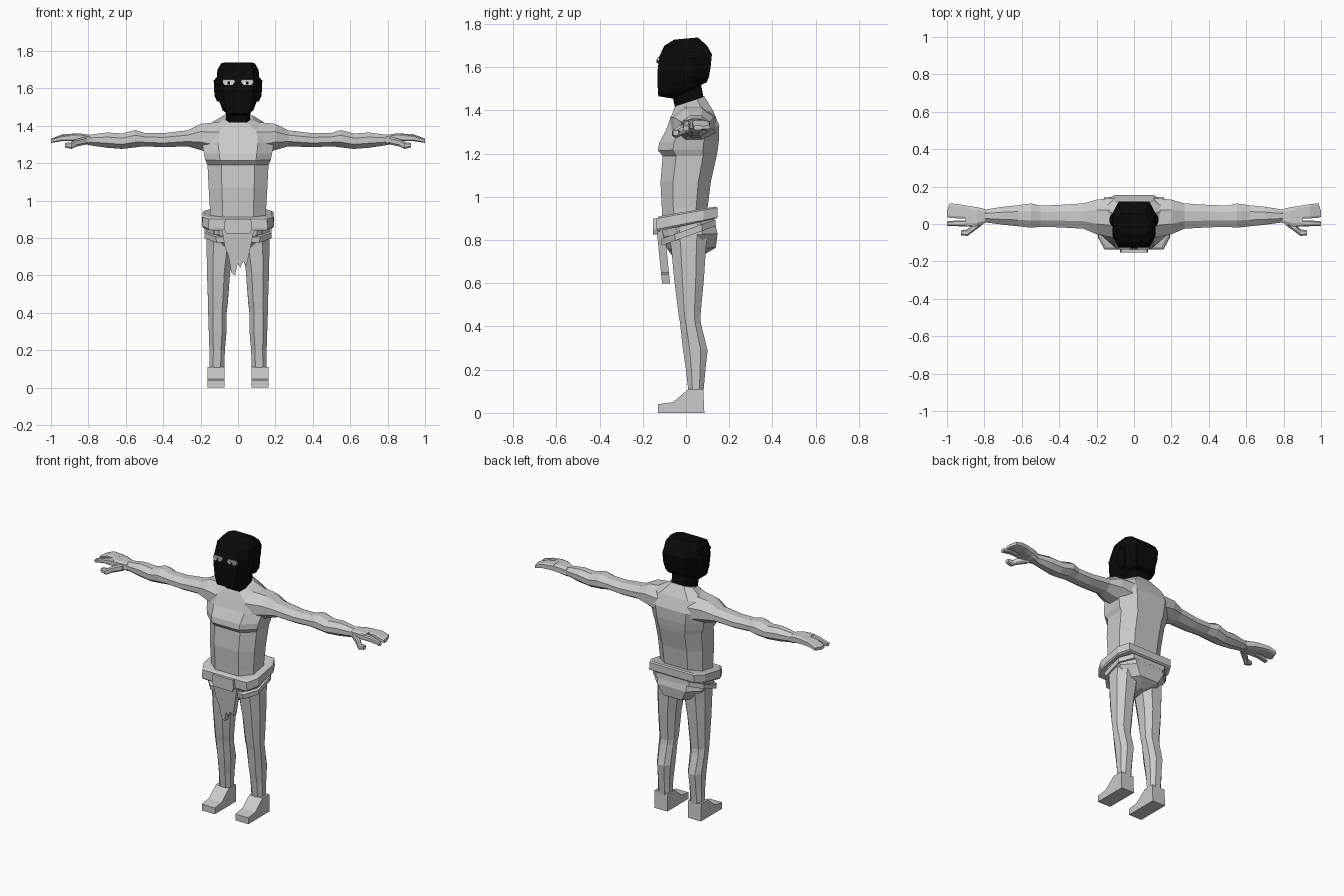
import bpy, bmesh
from mathutils import Vector


def material(name, r, g, b):
    m = bpy.data.materials.new(name)
    m.diffuse_color = (r, g, b, 1)
    return m


SKIN = material("pale grey", 0.6, 0.6, 0.6)
BLACK = material("black", 0.003, 0.003, 0.003)
WHITE = material("eye white", 0.85, 0.85, 0.85)


def loft(name, rings, mat, mirror=False):
    """Bridge equal-length rings of points, cap both ends."""
    bm = bmesh.new()
    loops = [[bm.verts.new(p) for p in r] for r in rings]
    n = len(loops[0])
    for a, b in zip(loops, loops[1:]):
        for i in range(n):
            j = (i + 1) % n
            bm.faces.new((a[i], a[j], b[j], b[i]))
    bm.faces.new(loops[0][::-1])
    bm.faces.new(loops[-1])
    bmesh.ops.recalc_face_normals(bm, faces=bm.faces)
    me = bpy.data.meshes.new(name)
    bm.to_mesh(me)
    bm.free()
    ob = bpy.data.objects.new(name, me)
    me.materials.append(mat)
    bpy.context.collection.objects.link(ob)
    if mirror:
        ob.modifiers.new("mirror", 'MIRROR').use_mirror_merge = False
    return ob


def octagon(cu, cv):
    return [(cu, -1), (1, -cv), (1, cv), (cu, 1),
            (-cu, 1), (-1, cv), (-1, -cv), (-cu, -1)]


def upright(zf, zb, x0, x1, yf, yb, cu=0.5, cv=0.45):
    """Ring around z, tilted from front height zf to back height zb."""
    pts = []
    for u, v in octagon(cu, cv):
        t = (v + 1) / 2
        pts.append(((x0 + x1) / 2 + u * (x1 - x0) / 2,
                    yf + t * (yb - yf), zf + t * (zb - zf)))
    return pts


def body(name, specs, mat, cu=0.5, cv=0.45):
    """Centred tilted rings: front z, back z, half width, front y, back y."""
    return loft(name, [upright(a, b, -w, w, f, k, cu, cv)
                       for a, b, w, f, k in specs], mat)


def sideways(specs, c=0.4):
    """Rings along x: x, y0, y1, z0, z1."""
    return [[(x, (y0 + y1) / 2 + u * (y1 - y0) / 2,
              (z0 + z1) / 2 + v * (z1 - z0) / 2) for u, v in octagon(c, c)]
            for x, y0, y1, z0, z1 in specs]


def plate(name, pts, y0, y1, mat, slope=0.0, mirror=False):
    """Outline in x and z given thickness in y, optionally sloping with z."""
    top = max(z for _, z in pts)
    rings = [[(x, y + slope * (top - z), z) for x, z in pts] for y in (y0, y1)]
    return loft(name, rings, mat, mirror)


def rect(x0, x1, z0, z1):
    return [(x0, z0), (x1, z0), (x1, z1), (x0, z1)]


# torso, with the chest overhanging the belly
body("torso", [
    (0.86, 0.86, 0.150, -0.110, 0.100),
    (0.95, 0.95, 0.150, -0.112, 0.100),
    (1.07, 1.07, 0.157, -0.118, 0.115),
    (1.19, 1.19, 0.163, -0.108, 0.142),
    (1.215, 1.22, 0.175, -0.130, 0.147),
    (1.25, 1.26, 0.182, -0.124, 0.152),
    (1.31, 1.33, 0.195, -0.092, 0.154),
    (1.37, 1.40, 0.180, -0.070, 0.125),
    (1.42, 1.465, 0.080, -0.050, 0.085)], SKIN, 0.55, 0.5)

# arms
loft("arm", sideways([
    (0.10, -0.075, 0.14, 1.24, 1.42),
    (0.20, -0.055, 0.13, 1.27, 1.41),
    (0.27, -0.025, 0.11, 1.290, 1.375),
    (0.40, -0.018, 0.102, 1.285, 1.36),
    (0.50, -0.015, 0.098, 1.290, 1.362),
    (0.55, -0.020, 0.110, 1.284, 1.377),
    (0.62, -0.012, 0.100, 1.276, 1.358),
    (0.70, -0.004, 0.092, 1.282, 1.364),
    (0.79, 0.008, 0.078, 1.295, 1.352),
    (0.81, 0.006, 0.080, 1.300, 1.350)]), SKIN, True)

# hands: palm, joined fingers, pointing finger, thumb
loft("palm", sideways([
    (0.79, 0.008, 0.078, 1.297, 1.350),
    (0.84, -0.012, 0.090, 1.310, 1.358),
    (0.90, -0.014, 0.098, 1.318, 1.356)], 0.65), SKIN, True)
loft("joined_fingers", sideways([
    (0.87, 0.026, 0.094, 1.318, 1.358),
    (0.94, 0.030, 0.106, 1.320, 1.354),
    (0.985, 0.033, 0.110, 1.312, 1.336),
    (1.00, 0.038, 0.070, 1.310, 1.330)], 0.7), SKIN, True)
loft("pointing_finger", sideways([
    (0.87, -0.014, 0.020, 1.318, 1.356),
    (0.94, -0.012, 0.020, 1.318, 1.348),
    (1.00, -0.012, 0.014, 1.308, 1.328)], 0.6), SKIN, True)
loft("thumb", sideways([
    (0.81, -0.005, 0.035, 1.300, 1.342),
    (0.865, -0.045, -0.005, 1.288, 1.328),
    (0.89, -0.064, -0.028, 1.276, 1.312),
    (0.925, -0.060, -0.034, 1.284, 1.308)], 0.55), SKIN, True)

# legs: front z, back z, inner x, outer x, front y, back y
leg = [(0.86, 0.88, 0.015, 0.168, -0.085, 0.105),
       (0.76, 0.76, 0.020, 0.168, -0.068, 0.092),
       (0.62, 0.62, 0.042, 0.166, -0.055, 0.083),
       (0.46, 0.44, 0.055, 0.160, -0.035, 0.066),
       (0.42, 0.41, 0.060, 0.160, -0.028, 0.070),
       (0.30, 0.29, 0.062, 0.156, -0.015, 0.100),
       (0.20, 0.20, 0.070, 0.153, 0.000, 0.090),
       (0.09, 0.09, 0.074, 0.152, 0.012, 0.080)]
loft("leg", [upright(*r) for r in leg], SKIN, True)

# feet as a side outline given width
foot = [(-0.13, 0), (0.085, 0), (0.08, 0.11), (0.012, 0.11),
        (-0.06, 0.05), (-0.13, 0.04)]
loft("foot", [[(x, y, z) for y, z in foot] for x in (0.072, 0.164)], SKIN, True)

# loincloth, hip strap, belt and buckle
body("loincloth", [
    (0.71, 0.73, 0.020, -0.050, 0.080),
    (0.76, 0.765, 0.110, -0.088, 0.138),
    (0.82, 0.83, 0.168, -0.105, 0.146),
    (0.88, 0.93, 0.165, -0.118, 0.122)], SKIN, 0.6)
body("hip_strap", [
    (0.775, 0.865, 0.178, -0.112, 0.138),
    (0.805, 0.895, 0.180, -0.116, 0.136)], SKIN, 0.65, 0.5)
body("belt", [
    (0.840, 0.900, 0.186, -0.132, 0.140),
    (0.850, 0.905, 0.192, -0.136, 0.145),
    (0.900, 0.950, 0.190, -0.136, 0.145),
    (0.910, 0.955, 0.178, -0.125, 0.135)], SKIN, 0.82, 0.55)
plate("buckle", [(-0.065, 0.825), (0.065, 0.825), (0.075, 0.85),
                 (0.07, 0.90), (-0.07, 0.90), (-0.075, 0.85)],
      -0.153, -0.12, SKIN)

# ragged front flap
plate("front_flap", [
    (0.085, 0.84), (0.065, 0.74), (0.045, 0.65), (0.028, 0.675),
    (0.012, 0.64), (-0.002, 0.665), (-0.016, 0.60), (-0.036, 0.615),
    (-0.05, 0.70), (-0.07, 0.75), (-0.085, 0.84)],
    -0.135, -0.098, SKIN, 0.1)

# covered head and neck
body("head", [
    (1.400, 1.455, 0.064, -0.048, 0.082),
    (1.455, 1.520, 0.066, -0.060, 0.070),
    (1.466, 1.530, 0.082, -0.128, 0.095),
    (1.520, 1.555, 0.100, -0.132, 0.106),
    (1.590, 1.600, 0.112, -0.131, 0.114),
    (1.650, 1.660, 0.114, -0.124, 0.120),
    (1.700, 1.700, 0.110, -0.100, 0.098),
    (1.728, 1.738, 0.088, -0.055, 0.055)], BLACK, 0.72, 0.5)
loft("ear", [upright(1.53, 1.53, 0.09, 0.112, -0.005, 0.035),
             upright(1.56, 1.56, 0.09, 0.126, -0.010, 0.050),
             upright(1.64, 1.64, 0.09, 0.130, -0.010, 0.055),
             upright(1.655, 1.655, 0.09, 0.118, 0.000, 0.045)], BLACK, True)

# eye openings, eyes and pupils
plate("eye_opening", [(0.016, 1.635), (0.03, 1.618), (0.07, 1.618),
                      (0.084, 1.632), (0.08, 1.648), (0.02, 1.646)],
      -0.133, -0.125, SKIN, mirror=True)
plate("eye", rect(0.028, 0.068, 1.620, 1.636), -0.135, -0.128, WHITE, mirror=True)
plate("pupil", rect(0.042, 0.056, 1.620, 1.636), -0.136, -0.129, BLACK, mirror=True)
